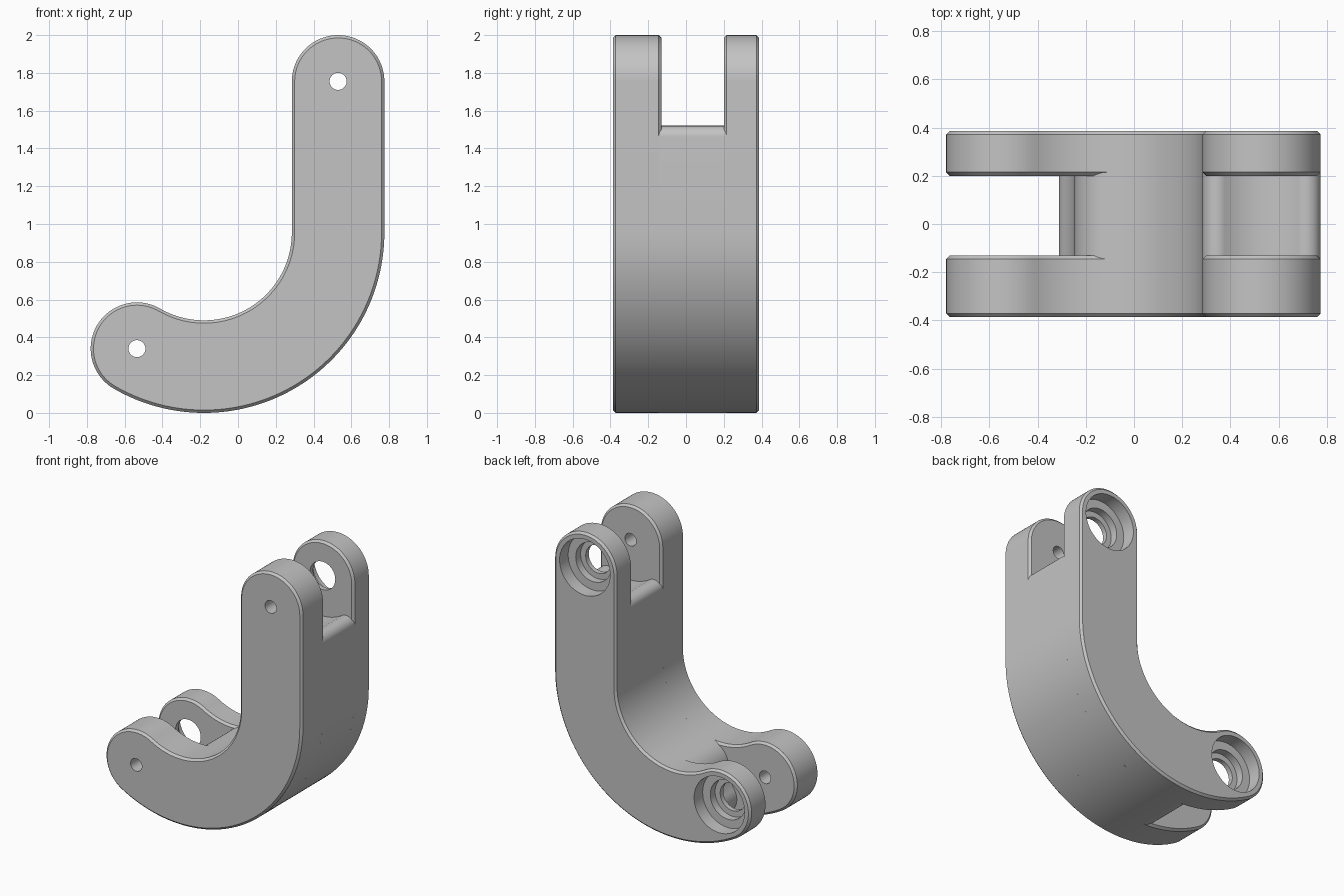
import bpy, bmesh, math
from math import cos, sin, acos, atan2, radians, degrees

if "Cube" in bpy.data.objects:
    bpy.data.objects.remove(bpy.data.objects["Cube"], do_unlink=True)

mat = bpy.data.materials.new("light_grey")
mat.use_nodes = True
GREY = (0.55, 0.55, 0.55, 1)
mat.diffuse_color = GREY
mat.node_tree.nodes["Principled BSDF"].inputs["Base Color"].default_value = GREY

HALF = 0.245                    # half width of the arm
BEND, MID = (-0.18, 0.955), 0.71  # centre and middle radius of the bend
TOP = (0.53, 1.755)             # upper pivot
LOW = (BEND[0] + MID * cos(radians(240)), BEND[1] + MID * sin(radians(240)))
CLEAR = 0.288                   # radius of the hollow slot floors
CH = 0.015                      # chamfer
SLOT = (-0.13, 0.20)
DEPTH = 0.387


def arc(c, r, a, b, n=40):
    return [(c[0] + r * cos(radians(a + (b - a) * i / n)),
             c[1] + r * sin(radians(a + (b - a) * i / n))) for i in range(n + 1)]


def angle(a, b):
    return degrees(atan2(b[1] - a[1], b[0] - a[0])) % 360


def outline(w):
    """Rounded J shape of half width w."""
    return (arc(TOP, w, 0, 180) + arc(BEND, MID - w, 360, 240, 64)
            + arc(LOW, w, 60, 240) + arc(BEND, MID + w, 240, 360, 64))


def clean(pts):
    """Drop repeated neighbouring points."""
    return [p for i, p in enumerate(pts) if math.dist(p, pts[i - 1]) > 1e-5]


def finish(bm, name):
    bmesh.ops.recalc_face_normals(bm, faces=bm.faces)
    me = bpy.data.meshes.new(name)
    bm.to_mesh(me)
    bm.free()
    me.materials.append(mat)
    ob = bpy.data.objects.new(name, me)
    bpy.context.collection.objects.link(ob)
    return ob


def loft(name, layers):
    """Skin a stack of (y, outline) layers and cap both ends."""
    bm = bmesh.new()
    rings = [[bm.verts.new((x, y, z)) for x, z in clean(pts)] for y, pts in layers]
    for a, b in zip(rings, rings[1:]):
        for i in range(len(a)):
            bm.faces.new((a[i - 1], a[i], b[i], b[i - 1]))
    bm.faces.new(rings[0])
    bm.faces.new(rings[-1])
    return finish(bm, name)


def smooth(ob):
    bpy.ops.object.select_all(action='DESELECT')
    ob.select_set(True)
    bpy.context.view_layer.objects.active = ob
    bpy.ops.object.shade_smooth_by_angle(angle=radians(30))


def plate(name, y0, y1, steps):
    """Chamfered side plate with a stepped hole at each pivot."""
    ob = loft(name, [(y0, outline(HALF - CH)), (y0 + CH, outline(HALF)),
                     (y1 - CH, outline(HALF)), (y1, outline(HALF - CH))])
    for pivot in (TOP, LOW):
        cut = loft("hole_cutter", [(y, arc(pivot, r, 0, 360, 64)[:-1]) for y, r in steps])
        cut.hide_render = True
        mod = ob.modifiers.new("hole", 'BOOLEAN')
        mod.operation, mod.solver, mod.object = 'DIFFERENCE', 'EXACT', cut
        bpy.context.view_layer.objects.active = ob
        bpy.ops.object.modifier_apply(modifier=mod.name)
        bpy.data.objects.remove(cut, do_unlink=True)
    smooth(ob)
    return ob


# Side plates: pin hole in front, stepped bore at the back
plate("front_plate", -DEPTH, SLOT[0], [(-0.5, 0.045), (0.0, 0.045)])
plate("back_plate", SLOT[1], DEPTH,
      [(0.1, 0.1), (0.235, 0.1), (0.235, 0.14), (0.29, 0.14), (0.29, 0.2), (0.5, 0.2)])


def bend_fillet(side, r):
    """Centre of a fillet touching the bend edge and the lower hollow floor."""
    rad = MID + side * (HALF - r)
    gap = CLEAR + r
    a = 240 + degrees(acos((MID**2 + rad**2 - gap**2) / (2 * MID * rad)))
    return (BEND[0] + rad * cos(radians(a)), BEND[1] + rad * sin(radians(a))), a


# Core between the plates, ending in a hollow floor at each slot
R = 0.06
dx = HALF - R
dz = math.sqrt((CLEAR + R)**2 - dx**2)
right, left = (TOP[0] + dx, TOP[1] - dz), (TOP[0] - dx, TOP[1] - dz)
t = degrees(atan2(dz, dx))
r_in, r_out = 0.16, 0.12
c_in, a_in = bend_fillet(-1, r_in)
c_out, a_out = bend_fillet(1, r_out)
to_in = angle(LOW, c_in)
to_in = to_in - 360 if to_in > 180 else to_in
to_out = angle(LOW, c_out) - 360
core = (arc(right, R, 0, 180 - t, 16) + arc(TOP, CLEAR, -t, t - 180)
        + arc(left, R, t, 180, 16)
        + arc(BEND, MID - HALF, 360, a_in, 64)
        + arc(c_in, r_in, a_in - 180, to_in + 180, 20)
        + arc(LOW, CLEAR, to_in, to_out, 24)
        + arc(c_out, r_out, to_out + 180, a_out, 24)
        + arc(BEND, MID + HALF, a_out, 360, 64))
smooth(loft("arm_core", [(SLOT[0] - CH, core), (SLOT[1] + CH, core)]))
